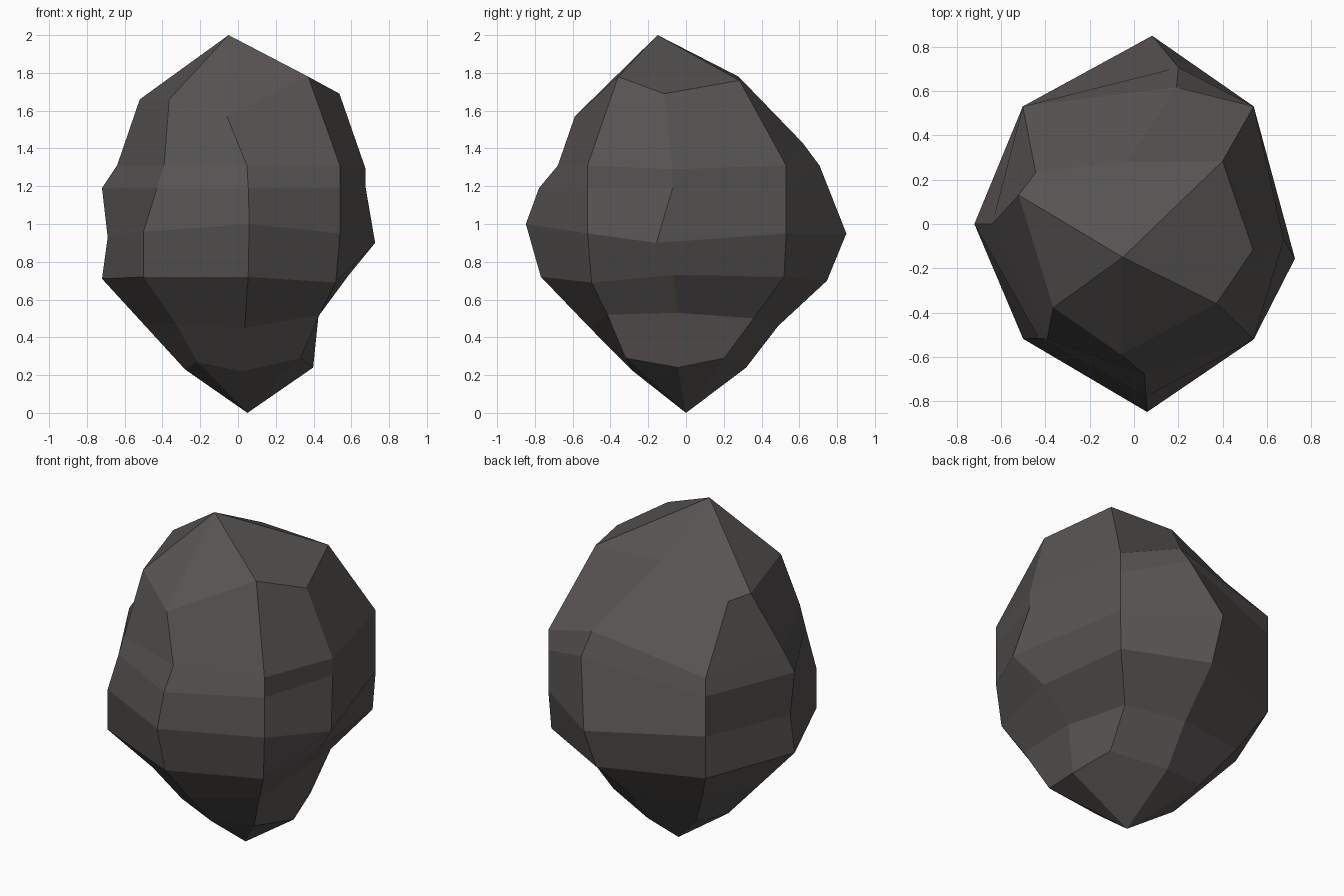
import bpy, bmesh
from math import cos, sin, radians

# Side profiles of the boulder, bottom to top: compass angle -> (radius, height)
PROFILES = {
    -6:    [(.40, .24), (.43, .53), (.59, .73), (.73, .90), (.68, 1.19), (.68, 1.29), (.54, 1.69)],
    44.5:  [(.39, .29), (.51, .50), (.74, .72), (.757, .95), (.757, 1.19), (.757, 1.31), (.49, 1.76)],
    84.5:  [(.32, .24), (.49, .46), (.75, .70), (.853, .95), (.73, 1.31), (.64, 1.43), (.28, 1.78)],
    133.4: [(.36, .27), (.56, .48), (.73, .70), (.73, .95), (.73, 1.19), (.73, 1.30), (.50, 1.63)],
    180:   [(.28, .23), (.50, .47), (.72, .71), (.69, .93), (.72, 1.19), (.64, 1.31), (.52, 1.66)],
    226:   [(.31, .27), (.47, .47), (.72, .72), (.72, .96), (.675, 1.19), (.65, 1.31), (.524, 1.66)],
    274:   [(.28, .22), (.51, .45), (.77, .72), (.85, 1.0), (.78, 1.19), (.68, 1.31), (.59, 1.57)],
    316:   [(.46, .29), (.60, .52), (.72, .69), (.75, .95), (.75, 1.19), (.75, 1.31), (.517, 1.78)],
}
# Chipped corners pushed sideways: (side, ring) -> (dx, dy)
CHIPS = {(0, 3): (0, -.08), (0, 6): (0, -.06), (1, 0): (.06, -.07), (1, 6): (.05, -.06),
         (2, 4): (.13, -.02), (2, 5): (.13, -.02), (2, 6): (-.06, 0), (3, 6): (-.1, -.13),
         (4, 6): (0, .13), (5, 4): (.04, -.03), (5, 5): (.06, -.05), (6, 6): (-.1, 0)}

stone = bpy.data.materials.new("dark warm grey stone")
stone.diffuse_color = (.095, .088, .085, 1)

bm = bmesh.new()
bottom = bm.verts.new((.05, 0, 0))
top = bm.verts.new((-.05, -.15, 2))
sides = []
for s, (angle, profile) in enumerate(PROFILES.items()):
    a, column = radians(angle), []
    for r, (radius, z) in enumerate(profile):
        dx, dy = CHIPS.get((s, r), (0, 0))
        column.append(bm.verts.new((radius * cos(a) + dx, radius * sin(a) + dy, z)))
    sides.append(column)

# Skin neighbouring profiles and close both ends to a point
for a, b in zip(sides, sides[1:] + sides[:1]):
    bm.faces.new((bottom, b[0], a[0]))
    for r in range(len(a) - 1):
        bm.faces.new((a[r], b[r], b[r + 1], a[r + 1]))
    bm.faces.new((a[-1], b[-1], top))
bmesh.ops.recalc_face_normals(bm, faces=bm.faces)

mesh = bpy.data.meshes.new("boulder")
bm.to_mesh(mesh)
bm.free()
mesh.materials.append(stone)
bpy.context.collection.objects.link(bpy.data.objects.new("boulder", mesh))
